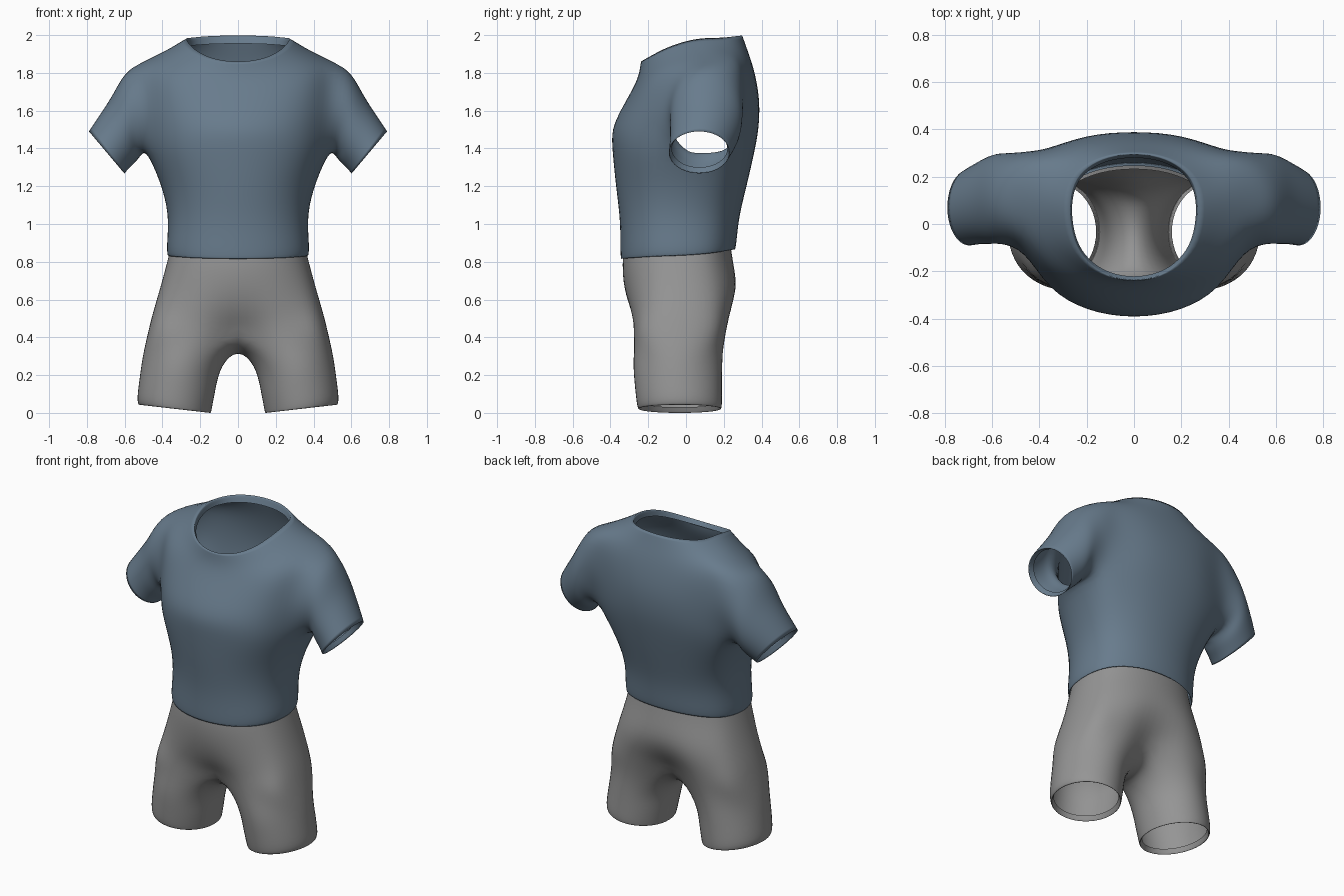
import bpy, bmesh, math
from mathutils import Matrix

if "Cube" in bpy.data.objects:
    bpy.data.objects.remove(bpy.data.objects["Cube"])

N = 8  # segments in a half ring, front centre to back centre


def half_ring(bm, zf, zs, zb, w, yf, ym, yb, dip_f=0.0, dip_b=0.0, pf=0.87, pb=0.8):
    """Half cross-section (x >= 0) with separate front, side and back heights."""
    out = []
    for k in range(N + 1):
        t = math.pi * k / N
        c = math.cos(t)
        x = 0.0 if k in (0, N) else w * math.sin(t) ** 0.95
        a = abs(c) if k != N // 2 else 0.0
        ye, ze, p = (yf, zf, pf) if c > 0 else (yb, zb, pb)
        y = ym + (ye - ym) * a ** p
        z = zs + (ze - zs) * a ** 1.3
        y += dip_f * {0: 1, 1: 0.2}.get(k, 0) - dip_b * {N: 1, N - 1: 0.2}.get(k, 0)
        out.append(bm.verts.new((x, y, z)))
    return out


def bridge(bm, a, b, closed=False, skip=()):
    n = len(a)
    for i in range(n if closed else n - 1):
        if i not in skip:
            j = (i + 1) % n
            bm.faces.new((a[i], a[j], b[j], b[i]))


def crease(bm, ring, closed=False, value=0.5):
    lay = bm.edges.layers.float["crease_edge"]
    n = len(ring)
    for i in range(n if closed else n - 1):
        e = bm.edges.get((ring[i], ring[(i + 1) % n]))
        if e:
            e[lay] = value


def finish(bm, name, color):
    """Mirror, smooth, and fit the cage so the smooth surface passes near it."""
    bmesh.ops.delete(bm, geom=[v for v in bm.verts if not v.link_faces], context='VERTS')
    bmesh.ops.mirror(bm, geom=bm.verts[:] + bm.edges[:] + bm.faces[:],
                     matrix=Matrix.Identity(4), merge_dist=0.0005, axis='X')
    bmesh.ops.recalc_face_normals(bm, faces=bm.faces[:])
    me = bpy.data.meshes.new(name)
    bm.to_mesh(me)
    bm.free()
    ob = bpy.data.objects.new(name, me)
    bpy.context.collection.objects.link(ob)
    for p in me.polygons:
        p.use_smooth = True
    sub = ob.modifiers.new("smooth", 'SUBSURF')
    sub.levels = sub.render_levels = 2
    target = [v.co.copy() for v in me.vertices]
    for _ in range(2):
        me.update()
        ob.update_tag()
        bpy.context.view_layer.update()
        ev = ob.evaluated_get(bpy.context.evaluated_depsgraph_get())
        now = [ev.data.vertices[i].co.copy() for i in range(len(target))]
        for v, t, c in zip(me.vertices, target, now):
            v.co += t - c
    me.update()
    mat = bpy.data.materials.new(name + "_cloth")
    mat.diffuse_color = color
    mat.use_nodes = True
    mat.node_tree.nodes["Principled BSDF"].inputs["Base Color"].default_value = mat.diffuse_color
    me.materials.append(mat)
    return ob


# Shirt torso: folded hem up to folded collar
bm = bmesh.new()
bm.edges.layers.float.new("crease_edge")
levels = [
    (0.850, 0.865, 0.900, 0.360, -0.330, -0.03, 0.246),
    (0.816, 0.833, 0.866, 0.370, -0.343, -0.03, 0.258),
    (0.875, 0.885, 0.915, 0.376, -0.347, -0.03, 0.268),
    (1.02, 1.02, 1.04, 0.371, -0.350, -0.01, 0.283),
    (1.20, 1.18, 1.20, 0.400, -0.370, 0.03, 0.320),
    (1.38, 1.365, 1.40, 0.478, -0.387, 0.07, 0.365),
    (1.50, 1.52, 1.54, 0.495, -0.386, 0.10, 0.385),
    (1.61, 1.67, 1.68, 0.510, -0.340, 0.11, 0.384),
    (1.72, 1.85, 1.82, 0.510, -0.280, 0.12, 0.357),
    (1.795, 1.915, 1.92, 0.385, -0.250, 0.09, 0.325),
    (1.860, 1.98, 1.998, 0.272, -0.238, 0.06, 0.297),
    (1.835, 1.94, 1.955, 0.262, -0.221, 0.06, 0.280),
]
R = [half_ring(bm, *l) for l in levels]
# widen the armhole so shoulder blade and chest flow into the sleeve
for i, yfront, yback in ((5, -0.11, 0.23), (6, -0.13, 0.285), (7, -0.11, 0.305), (8, -0.04, 0.26)):
    R[i][3].co.y = yfront
    R[i][5].co.y = yback
for i in range(len(R) - 1):
    bridge(bm, R[i], R[i + 1], skip=(3, 4) if i in (5, 6, 7) else ())
crease(bm, R[1], value=0.3)
crease(bm, R[10], value=0.6)

# Sleeve: armhole loop swept outward to a folded cuff
loop = [R[8][3], R[8][4], R[8][5], R[7][5], R[6][5],
        R[5][5], R[5][4], R[5][3], R[6][3], R[7][3]]
sleeve = [  # top (x, z), bottom (x, z), centre y, half depth
    ((0.595, 1.795), (0.512, 1.360), 0.106, 0.194),
    ((0.665, 1.680), (0.542, 1.330), 0.102, 0.186),
    ((0.730, 1.580), (0.574, 1.298), 0.088, 0.173),
    ((0.789, 1.490), (0.602, 1.268), 0.070, 0.161),
    ((0.755, 1.497), (0.587, 1.300), 0.072, 0.147),
]
rings = []
for (tx, tz), (bx, bz), cy, ry in sleeve:
    ring = []
    for k in range(10):
        a = math.radians(36 * (k - 1))
        f = (1 + math.cos(a)) / 2
        ring.append(bm.verts.new((bx + (tx - bx) * f, cy + ry * math.sin(a), bz + (tz - bz) * f)))
    bridge(bm, loop, ring, True)
    loop = ring
    rings.append(ring)
crease(bm, rings[3], True, 0.7)
finish(bm, "shirt", (0.138, 0.20, 0.265, 1))

# Shorts hips: waist down to the leg tops
bm = bmesh.new()
bm.edges.layers.float.new("crease_edge")
hips = [
    (0.90, 0.90, 0.91, 0.350, -0.325, -0.03, 0.232),
    (0.79, 0.79, 0.79, 0.377, -0.335, -0.03, 0.250),
    (0.66, 0.66, 0.66, 0.412, -0.325, -0.03, 0.273, 0.0, 0.01, 0.8, 0.75),
    (0.53, 0.54, 0.54, 0.447, -0.308, -0.03, 0.262, 0.025, 0.045, 0.65, 0.65),
    (0.41, 0.43, 0.42, 0.475, -0.302, -0.035, 0.240, 0.09, 0.10, 0.5, 0.55),
]
H = [half_ring(bm, *h) for h in hips]
for a, b in zip(H, H[1:]):
    bridge(bm, a, b)

# Shorts leg: crotch strip closes the loop, then down to a folded hem
loop = H[-1] + [bm.verts.new(c) for c in ((0, 0.07, 0.34), (0, -0.03, 0.312), (0, -0.13, 0.34))]
legs = [  # inner (x, z), outer (x, z), front y, back y
    ((0.083, 0.245), (0.503, 0.30), -0.278, 0.192),
    ((0.120, 0.120), (0.522, 0.17), -0.270, 0.190),
    ((0.138, 0.030), (0.532, 0.075), -0.260, 0.190),
    ((0.146, 0.000), (0.522, 0.043), -0.250, 0.184),
    ((0.160, 0.030), (0.510, 0.075), -0.238, 0.172),
]
for n, ((ix, iz), (ox, oz), yf, yb) in enumerate(legs):
    ring = []
    for k in range(12):
        a = math.radians(30 * (k - 4))
        f = (1 + math.cos(a)) / 2
        ring.append(bm.verts.new((ix + (ox - ix) * f, (yf + yb) / 2 + (yb - yf) / 2 * math.sin(a),
                                  iz + (oz - iz) * f)))
    bridge(bm, loop, ring, True)
    if n == 3:
        hem = ring
    loop = ring
crease(bm, hem, True, 0.3)
finish(bm, "shorts", (0.30, 0.30, 0.30, 1))
